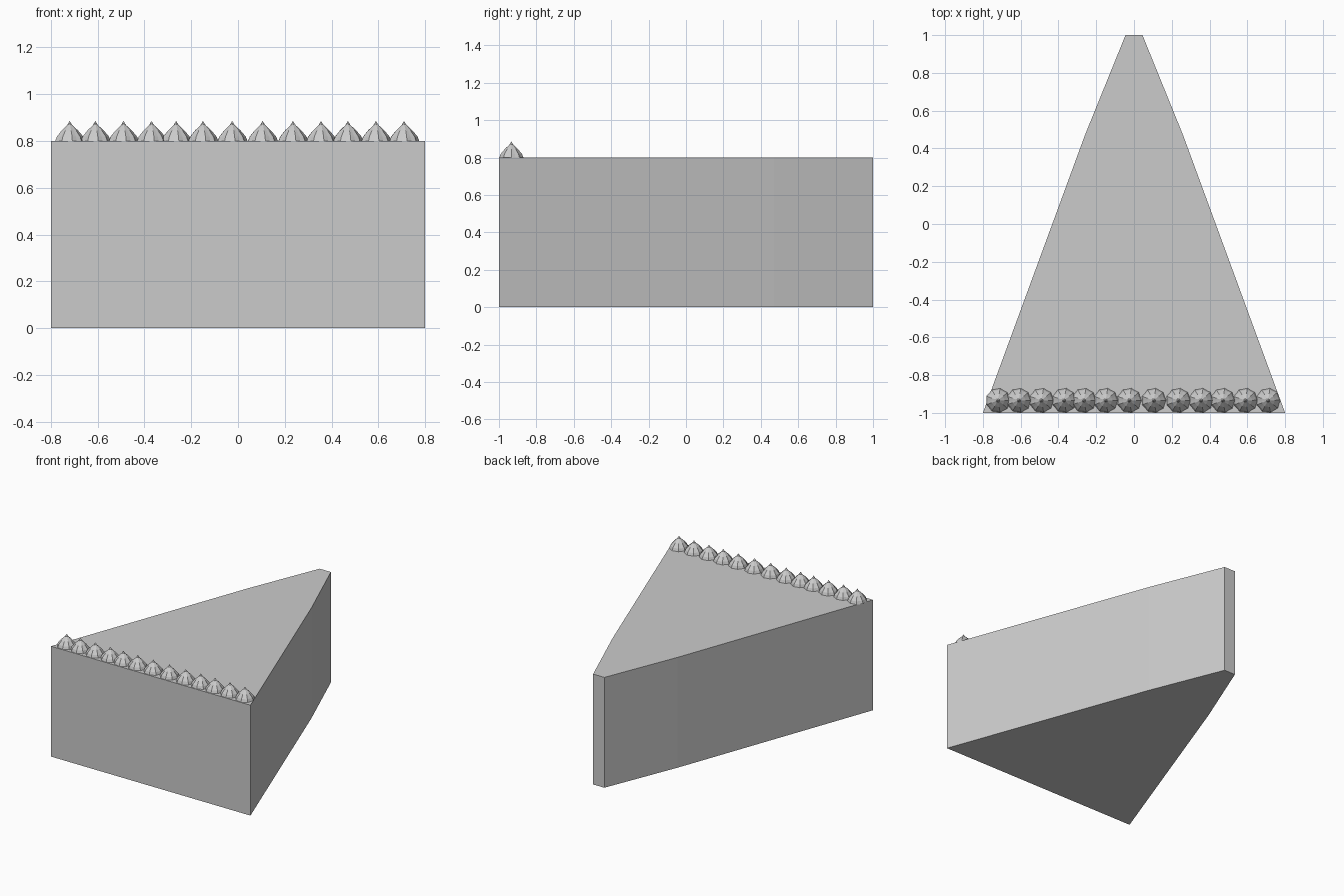
import bpy, bmesh, math

if "Cube" in bpy.data.objects:
    bpy.data.objects.remove(bpy.data.objects["Cube"])


def finish(bm, name):
    bmesh.ops.recalc_face_normals(bm, faces=bm.faces)
    mesh = bpy.data.meshes.new(name)
    bm.to_mesh(mesh)
    bm.free()
    obj = bpy.data.objects.new(name, mesh)
    bpy.context.collection.objects.link(obj)
    return obj


# Wedge-shaped cake body, extruded from a mirrored outline
half = [(0.8, -1.0), (0.26, 0.47), (0.045, 1.0)]
outline = half + [(-x, y) for x, y in reversed(half)]
bm = bmesh.new()
base = bm.faces.new([bm.verts.new((x, y, 0)) for x, y in outline])
new = bmesh.ops.extrude_face_region(bm, geom=[base])["geom"]
top = [v for v in new if isinstance(v, bmesh.types.BMVert)]
bmesh.ops.translate(bm, verts=top, vec=(0, 0, 0.8))
# keep the bottom closed whether or not the extrusion kept it
if not any(all(v.co.z < 0.01 for v in f.verts) for f in bm.faces):
    bm.faces.new([v for v in bm.verts if v.co.z < 0.01])
finish(bm, "cake_slice")


# Piped cream dollop: fluted rings rising to a point
FLUTES = 9
PROFILE = [(0.066, 0.0), (0.058, 0.02), (0.036, 0.046), (0.011, 0.069)]


def dollop_mesh():
    bm = bmesh.new()
    n = FLUTES * 2
    rings = []
    for r, z in PROFILE:
        ring = []
        for i in range(n):
            a = 2 * math.pi * i / n
            rr = r * (0.92 if i % 2 else 1.0)
            ring.append(bm.verts.new((rr * math.cos(a), rr * math.sin(a), z)))
        rings.append(ring)
    tip = bm.verts.new((0, 0, 0.087))
    for lo, hi in zip(rings, rings[1:]):
        for i in range(n):
            j = (i + 1) % n
            bm.faces.new((lo[i], lo[j], hi[j], hi[i]))
    for i in range(n):
        bm.faces.new((rings[-1][i], rings[-1][(i + 1) % n], tip))
    bm.faces.new(list(reversed(rings[0])))
    return bm


# Row of dollops along the wide back edge of the slice
xs = [-0.72, -0.61, -0.49, -0.37, -0.265, -0.15, -0.025,
      0.105, 0.235, 0.355, 0.47, 0.59, 0.71]
for k, x in enumerate(xs):
    d = finish(dollop_mesh(), f"cream_dollop_{k + 1}")
    d.location = (x, -0.934, 0.799)
    d.rotation_euler.z = k * 0.7
